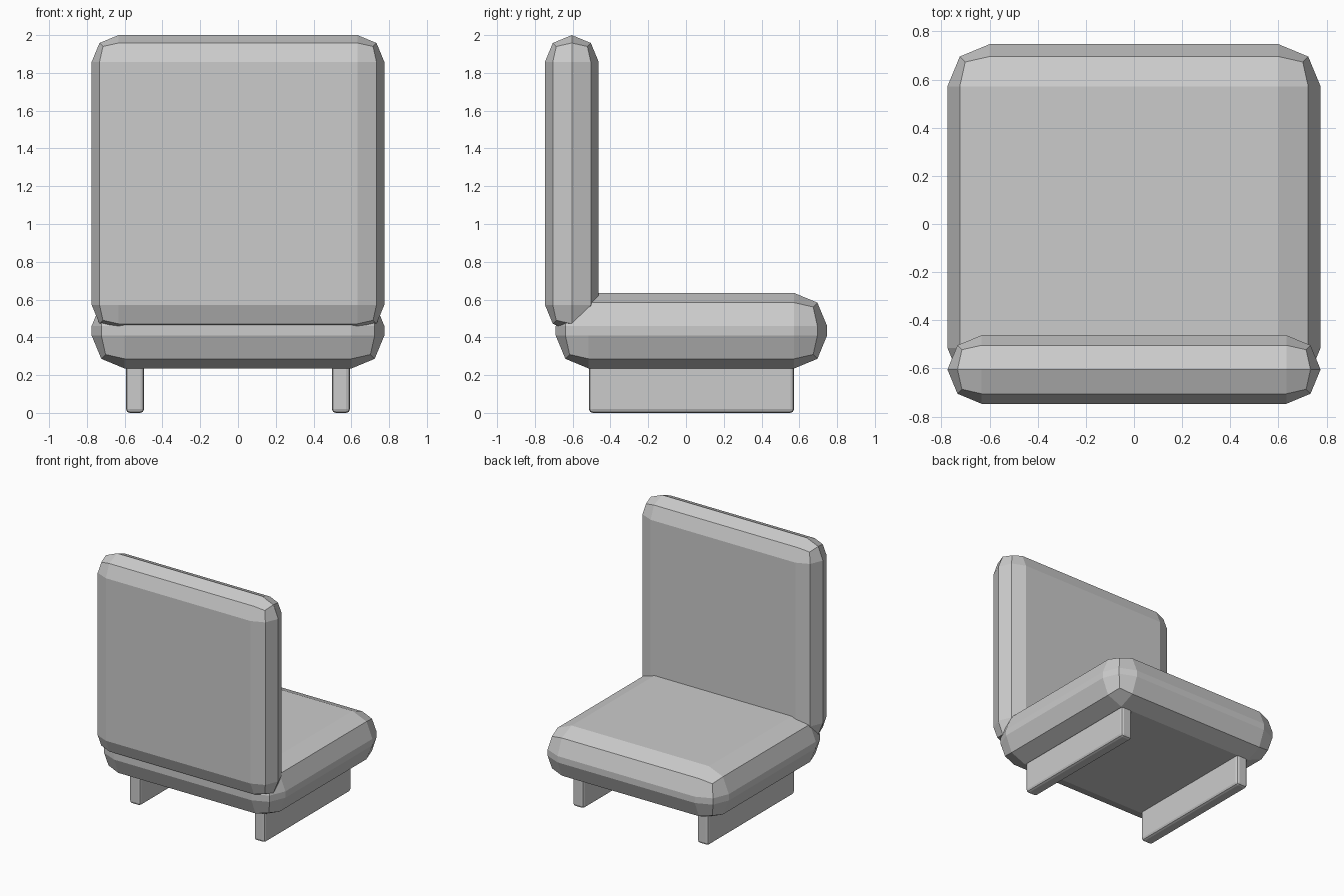
import bpy
from mathutils import Vector

if "Cube" in bpy.data.objects:
    bpy.data.objects.remove(bpy.data.objects["Cube"])


def soft_box(name, lo, hi, bevel, segments=2):
    """Flat-shaded box between two corners with chamfered edges."""
    lo, hi = Vector(lo), Vector(hi)
    bpy.ops.mesh.primitive_cube_add(size=1, location=(lo + hi) / 2)
    ob = bpy.context.object
    ob.name = name
    ob.scale = hi - lo
    bpy.ops.object.transform_apply(location=False, rotation=False, scale=True)
    mod = ob.modifiers.new("soft_edges", 'BEVEL')
    mod.width = bevel
    mod.segments = segments
    mod.limit_method = 'NONE'
    return ob


# Thick seat cushion
soft_box("seat", (-0.775, -0.69, 0.235), (0.775, 0.747, 0.635), 0.175)

# Upright back cushion, its rim rounded across the full thickness
soft_box("backrest", (-0.775, -0.747, 0.43), (0.775, -0.462, 2.0), 0.1424)

# Two plank legs running front to back
for side, x in (("left", -0.545), ("right", 0.545)):
    soft_box(side + "_leg", (x - 0.048, -0.514, 0.0), (x + 0.048, 0.572, 0.27), 0.02)
